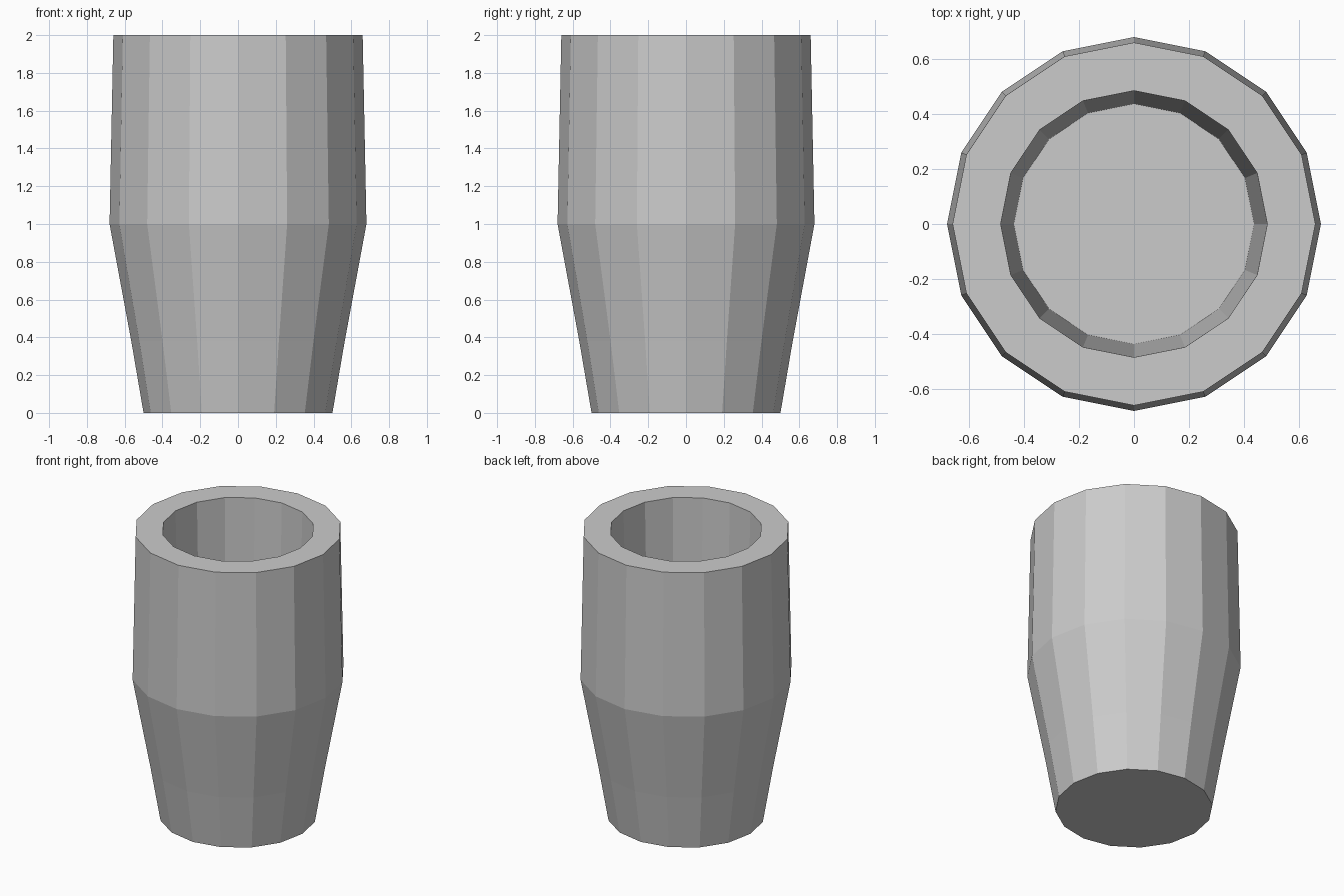
import bpy, bmesh
from math import cos, sin, tau

if "Cube" in bpy.data.objects:
    bpy.data.objects.remove(bpy.data.objects["Cube"])

SIDES = 16
# (radius, height): outer wall upward, over the rim, down the inner wall
PROFILE = [(0.50, 0.0), (0.565, 0.38), (0.68, 1.0), (0.66, 2.0),
           (0.485, 2.0), (0.437, 0.2)]

bm = bmesh.new()
rings = [[bm.verts.new((r * cos(tau * i / SIDES), r * sin(tau * i / SIDES), z))
          for i in range(SIDES)] for r, z in PROFILE]

# Walls and rim
for a, b in zip(rings, rings[1:]):
    for i in range(SIDES):
        j = (i + 1) % SIDES
        bm.faces.new((a[i], a[j], b[j], b[i]))

# Underside and inner floor
bm.faces.new(rings[0][::-1])
bm.faces.new(rings[-1])
bmesh.ops.recalc_face_normals(bm, faces=bm.faces)

mesh = bpy.data.meshes.new("cup")
bm.to_mesh(mesh)
bm.free()
cup = bpy.data.objects.new("cup", mesh)
bpy.context.collection.objects.link(cup)
